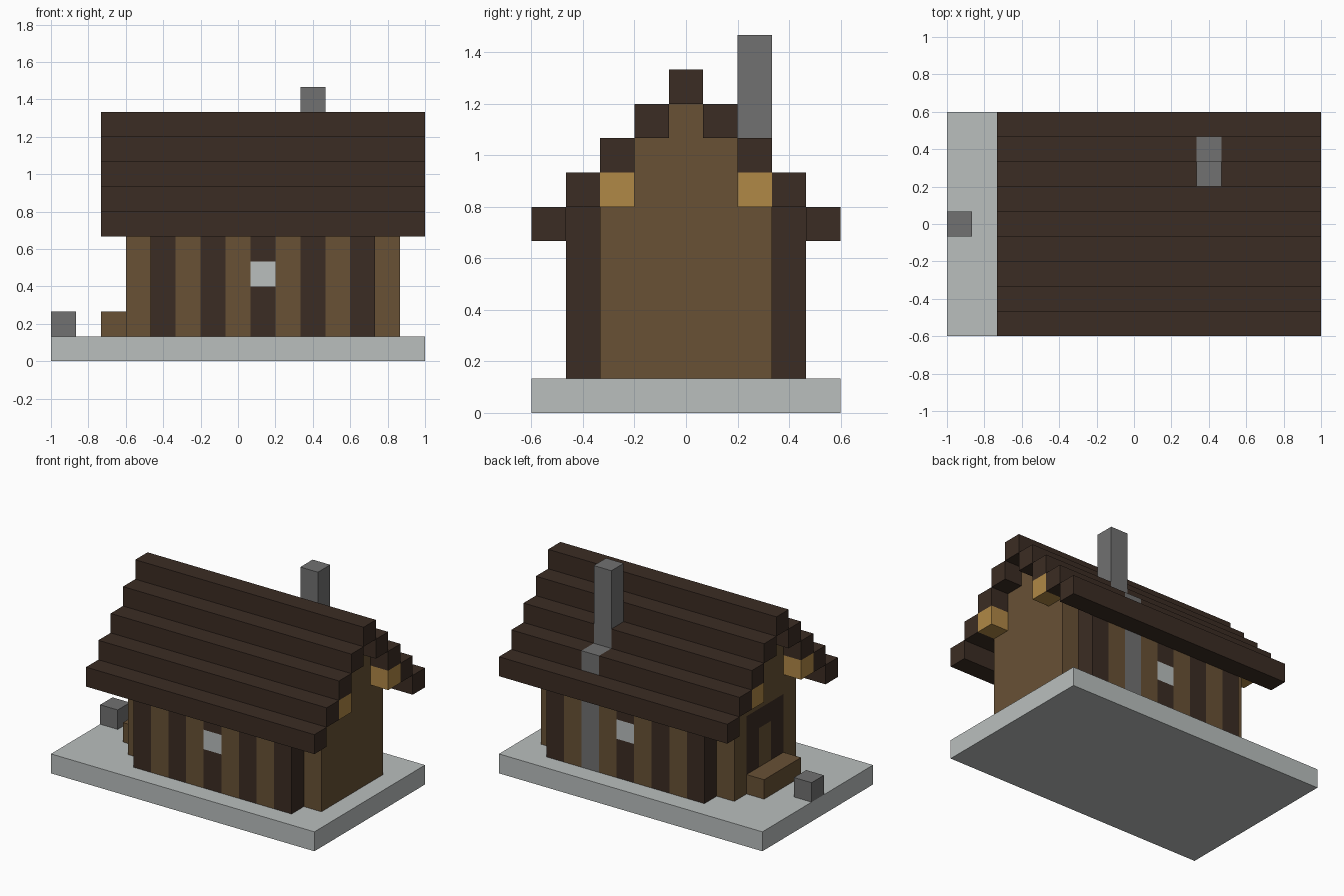
import bpy, bmesh
from mathutils import Matrix, Vector

if "Cube" in bpy.data.objects:
    bpy.data.objects.remove(bpy.data.objects["Cube"])

U = 2 / 15  # one block; positions below are counted in blocks


def material(name, *srgb):
    m = bpy.data.materials.new(name)
    m.use_nodes = True
    rgb = [((c / 255 + 0.055) / 1.055) ** 2.4 for c in srgb]
    m.diffuse_color = (*rgb, 1)
    m.node_tree.nodes["Principled BSDF"].inputs["Base Color"].default_value = (*rgb, 1)
    return m


dark = material("dark_wood", 59, 44, 35)
brown = material("brown_wood", 104, 81, 53)
honey = material("honey_wood", 176, 136, 70)
pale = material("pale_stone", 186, 191, 190)
grey = material("grey_stone", 113, 113, 113)


def blocks(name, mat, *boxes):
    """One object made of boxes, each (x range, y range, z range) in blocks."""
    bm = bmesh.new()
    for box in boxes:
        lo, hi = (Vector(v) for v in zip(*box))
        centre = ((lo + hi) / 2 - Vector((7.5, 4.5, 0))) * U
        size = (hi - lo) * U
        bmesh.ops.create_cube(bm, size=1, matrix=Matrix.Translation(centre) @ Matrix.Diagonal((*size, 1)))
    mesh = bpy.data.meshes.new(name)
    bm.to_mesh(mesh)
    bm.free()
    mesh.materials.append(mat)
    obj = bpy.data.objects.new(name, mesh)
    bpy.context.collection.objects.link(obj)
    return obj


# Ground slab, doorstep and loose stone
blocks("ground_slab", pale, ((0, 15), (0, 9), (0, 1)))
blocks("doorstep", brown, ((2, 3), (3, 6), (1, 2)))
blocks("loose_stone", grey, ((0, 1), (4, 5), (1, 2)))

# Long walls of alternating planks, with a window in the middle plank
for side, y in (("front", 1), ("back", 7)):
    row = (y, y + 1)
    for x in range(4, 13):
        col = (x, x + 1)
        if side == "back" and x == 10:
            continue  # the chimney stands here
        if x == 8:
            blocks(side + "_window_plank", dark, (col, row, (1, 3)), (col, row, (4, 6)))
            blocks(side + "_window", pale, (col, row, (3, 4)))
        else:
            blocks(f"{side}_plank_{x - 3}", brown if x % 2 else dark, (col, row, (1, 6)))

# Stepped gable ends, the right one with a door
for side, x, wall_base in (("left", 13, 1), ("right", 3, 5)):
    col = (x, x + 1)
    blocks(side + "_gable", brown,
           (col, (2, 3), (1, 6)), (col, (6, 7), (1, 6)),
           (col, (3, 6), (wall_base, 8)), (col, (4, 5), (8, 9)))
end = (3, 4)
blocks("door_frame", dark, (end, (3, 4), (1, 5)), (end, (5, 6), (1, 5)), (end, (4, 5), (4, 5)))
blocks("door", brown, (end, (4, 5), (1, 4)))

# Beams under the roof, showing at both ends
for side, y in (("front", 2), ("back", 6)):
    blocks(side + "_beam", honey, ((2, 15), (y, y + 1), (6, 7)))

# Stepped roof; the chimney interrupts two of the back rows
for step in range(5):
    height = (5 + step, 6 + step)
    if step == 4:
        blocks("roof_ridge", dark, ((2, 15), (4, 5), height))
        continue
    blocks(f"front_roof_row_{step + 1}", dark, ((2, 15), (step, step + 1), height))
    back = (8 - step, 9 - step)
    spans = ((2, 10), (11, 15)) if step in (1, 2) else ((2, 15),)
    blocks(f"back_roof_row_{step + 1}", dark, *((span, back, height) for span in spans))

# Chimney, stepping inward above the wall
blocks("chimney", grey, ((10, 11), (7, 8), (1, 7)), ((10, 11), (6, 7), (7, 11)))
